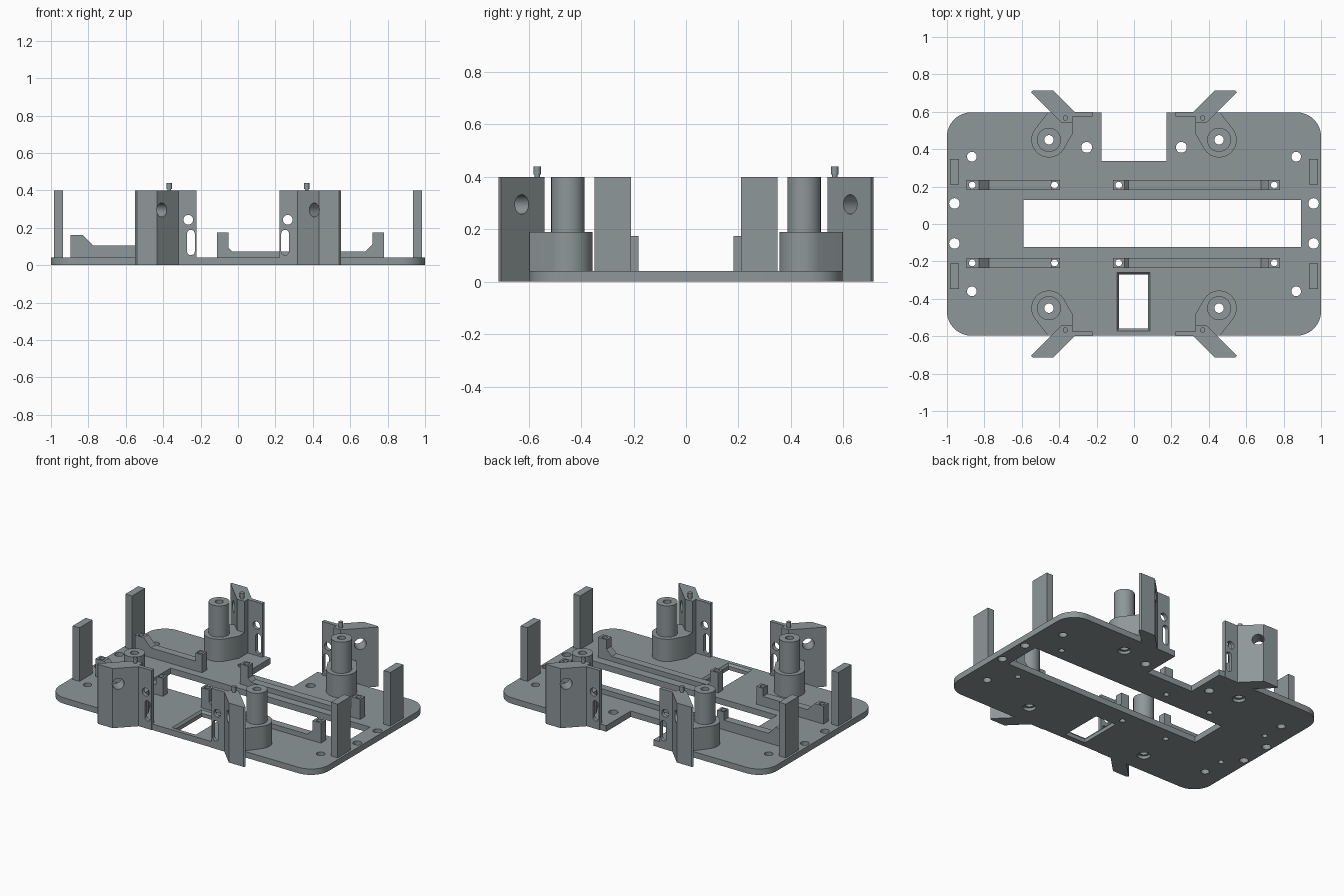
import bpy, bmesh, math
from mathutils import Vector, Matrix
from mathutils.geometry import convex_hull_2d

if "Cube" in bpy.data.objects:
    bpy.data.objects.remove(bpy.data.objects["Cube"])

grey = bpy.data.materials.new("slate_grey")
grey.diffuse_color = (0.27, 0.31, 0.315, 1)
grey.use_nodes = True
grey.node_tree.nodes["Principled BSDF"].inputs["Base Color"].default_value = grey.diffuse_color


def circle(cx, cy, r, n=40, a0=0.0, a1=2 * math.pi):
    full = abs(a1 - a0) > 6.28
    d = n if full else n - 1
    return [(cx + r * math.cos(a0 + (a1 - a0) * i / d),
             cy + r * math.sin(a0 + (a1 - a0) * i / d)) for i in range(n)]


def rect(x0, x1, y0, y1):
    return [(x0, y0), (x1, y0), (x1, y1), (x0, y1)]


def add_prism(bm, pts, z0, z1, top=None, matrix=None):
    """Extrude a 2D outline from z0 to z1, optionally to another top outline."""
    top = top or pts
    lo = [bm.verts.new((x, y, z0)) for x, y in pts]
    hi = [bm.verts.new((x, y, z1)) for x, y in top]
    n = len(pts)
    faces = [bm.faces.new(lo), bm.faces.new(hi)]
    faces += [bm.faces.new((lo[i], lo[(i + 1) % n], hi[(i + 1) % n], hi[i])) for i in range(n)]
    bmesh.ops.recalc_face_normals(bm, faces=faces)
    if matrix:
        bmesh.ops.transform(bm, matrix=matrix, verts=lo + hi)


def make(name, prisms):
    """One object from a list of (outline, z0, z1[, top, matrix]) prisms."""
    bm = bmesh.new()
    for p in prisms:
        add_prism(bm, *p)
    me = bpy.data.meshes.new(name)
    bm.to_mesh(me)
    bm.free()
    ob = bpy.data.objects.new(name, me)
    bpy.context.collection.objects.link(ob)
    me.materials.append(grey)
    return ob


def select(ob):
    bpy.ops.object.select_all(action='DESELECT')
    ob.select_set(True)
    bpy.context.view_layer.objects.active = ob


def cut(ob, prisms):
    """Subtract each prism in turn's joined cutter, then remove the cutter."""
    cutter = make("cutter", prisms)
    cutter.hide_render = True
    mod = ob.modifiers.new("cut", 'BOOLEAN')
    mod.operation, mod.solver, mod.object = 'DIFFERENCE', 'EXACT', cutter
    select(ob)
    bpy.ops.object.modifier_apply(modifier=mod.name)
    bpy.data.objects.remove(cutter, do_unlink=True)


def smooth(ob):
    select(ob)
    bpy.ops.object.shade_smooth_by_angle(angle=math.radians(30))


T = 0.04                                    # plate thickness
BOSS = (0.455, 0.45)
RAIL_Y = (0.208, -0.208)
RAIL_HOLES = (-0.865, -0.425, -0.082, 0.75)
CORNERS = [(sx, sy) for sx in (-1, 1) for sy in (-1, 1)]

# --- base plate: rounded corners with a notch in the back edge
r, ex, ey = 0.13, 1.0, 0.597
q = math.pi / 2
outline = (circle(ex - r, ey - r, r, 12, 0, q)
           + [(0.175, ey), (0.175, 0.337), (-0.175, 0.337), (-0.175, ey)]
           + circle(-ex + r, ey - r, r, 12, q, 2 * q)
           + circle(-ex + r, -ey + r, r, 12, 2 * q, 3 * q)
           + circle(ex - r, -ey + r, r, 12, 3 * q, 4 * q))
plate = make("base_plate", [(outline, 0, T)])

drills = [(rect(-0.59, 0.893, -0.124, 0.128), -1, 1)]          # long slot
drills.append((rect(-0.08, 0.075, -0.56, -0.27), -0.1, 0.1))   # window
holes = [(sx * 0.867, sy * 0.36, 0.026) for sx, sy in CORNERS]
holes += [(sx * 0.96, y, 0.028) for sx in (-1, 1) for y in (0.11, -0.104)]
holes += [(sx * 0.253, 0.41, 0.029) for sx in (-1, 1)]
holes += [(sx * BOSS[0], sy * BOSS[1], 0.025) for sx, sy in CORNERS]
rail_drills = [(circle(x, y, 0.018, 24), -1, 1) for x in RAIL_HOLES for y in RAIL_Y]
drills += [(circle(x, y, d, 32), -1, 1) for x, y, d in holes]
cut(plate, drills + rail_drills)
# counterbores below the bosses and a bevelled window rim
cut(plate, [(circle(sx * BOSS[0], sy * BOSS[1], 0.04, 32), -0.1, 0.02) for sx, sy in CORNERS]
    + [(rect(-0.08, 0.075, -0.56, -0.27), 0.025, 0.041, rect(-0.092, 0.087, -0.572, -0.258))])
smooth(plate)

# --- rails: side profiles in x and z, extruded across y
short_rail = [(-0.895, 0.03), (-0.395, 0.03), (-0.395, 0.16), (-0.445, 0.16),
              (-0.445, 0.105), (-0.775, 0.105), (-0.83, 0.16), (-0.895, 0.16)]
long_rail = [(-0.112, 0.03), (0.78, 0.03), (0.78, 0.175), (0.718, 0.175), (0.718, 0.112),
             (0.68, 0.073), (-0.03, 0.073), (-0.052, 0.095), (-0.052, 0.175), (-0.112, 0.175)]
for y, side in zip(RAIL_Y, ("back", "front")):
    stand = Matrix.Translation((0, y, 0)) @ Matrix.Rotation(math.pi / 2, 4, 'X')
    for name, prof in (("short_rail", short_rail), ("long_rail", long_rail)):
        rail = make(f"{side}_{name}", [(prof, -0.026, 0.026, None, stand)])
        cut(rail, rail_drills)
        smooth(rail)

# --- parts repeated at the four corners
bracket_pts = [(0.55, 0.705), (0.54, 0.714), (0.432, 0.714), (0.318, 0.6), (0.222, 0.6),
               (0.222, 0.575), (0.33, 0.575), (0.33, 0.54), (0.385, 0.54)]
for sx, sy in CORNERS:
    tag = ("back" if sy > 0 else "front") + ("_right_" if sx > 0 else "_left_")

    def flip(pts):
        return [(sx * x, sy * y) for x, y in pts]

    # end post
    make(tag + "end_post", [(flip(rect(0.935, 0.985, 0.21, 0.348)), 0.01, 0.4)])

    # boss: teardrop foot with a round column, drilled through
    pts = circle(*BOSS, 0.094, 48) + [(0.33, 0.48), (0.33, 0.597), (0.46, 0.597)]
    hull = [pts[i] for i in convex_hull_2d([Vector(p) for p in pts])]
    bore = [(circle(sx * BOSS[0], sy * BOSS[1], 0.025, 32), -1, 1)]
    for name, shape, z0, z1 in (("boss_foot", hull, 0.03, 0.19),
                                ("boss_column", circle(*BOSS, 0.064, 48), 0.18, 0.4)):
        ob = make(tag + name, [(flip(shape), z0, z1)])
        cut(ob, bore)
        smooth(ob)

    # angled bracket with a diagonal hole, a small hole and an upright slot
    bracket = make(tag + "bracket", [(flip(bracket_pts), 0, 0.4)])
    aim = Vector((-sx, sy, 0)).to_track_quat('Z', 'Y').to_matrix().to_4x4()
    diagonal = Matrix.Translation((sx * 0.407, sy * 0.69, 0.295)) @ aim
    across = Matrix.Rotation(math.pi / 2, 4, 'X')
    slot = (circle(sx * 0.252, 0.168, 0.021, 12, 0, math.pi)
            + circle(sx * 0.252, 0.074, 0.021, 12, math.pi, 2 * math.pi))
    cut(bracket, [(circle(0, 0, 0.037, 32), -0.2, 0.2, None, diagonal),
                  (circle(sx * 0.266, 0.243, 0.026, 24), -1, 1, None, across),
                  (slot, -1, 1, None, across)])
    smooth(bracket)

    # locating pin on top of the bracket
    pin = make(tag + "pin", [(circle(sx * 0.367, sy * 0.567, 0.01, 20), 0.39, 0.41),
                             (circle(sx * 0.367, sy * 0.567, 0.014, 20), 0.408, 0.44)])
    smooth(pin)
